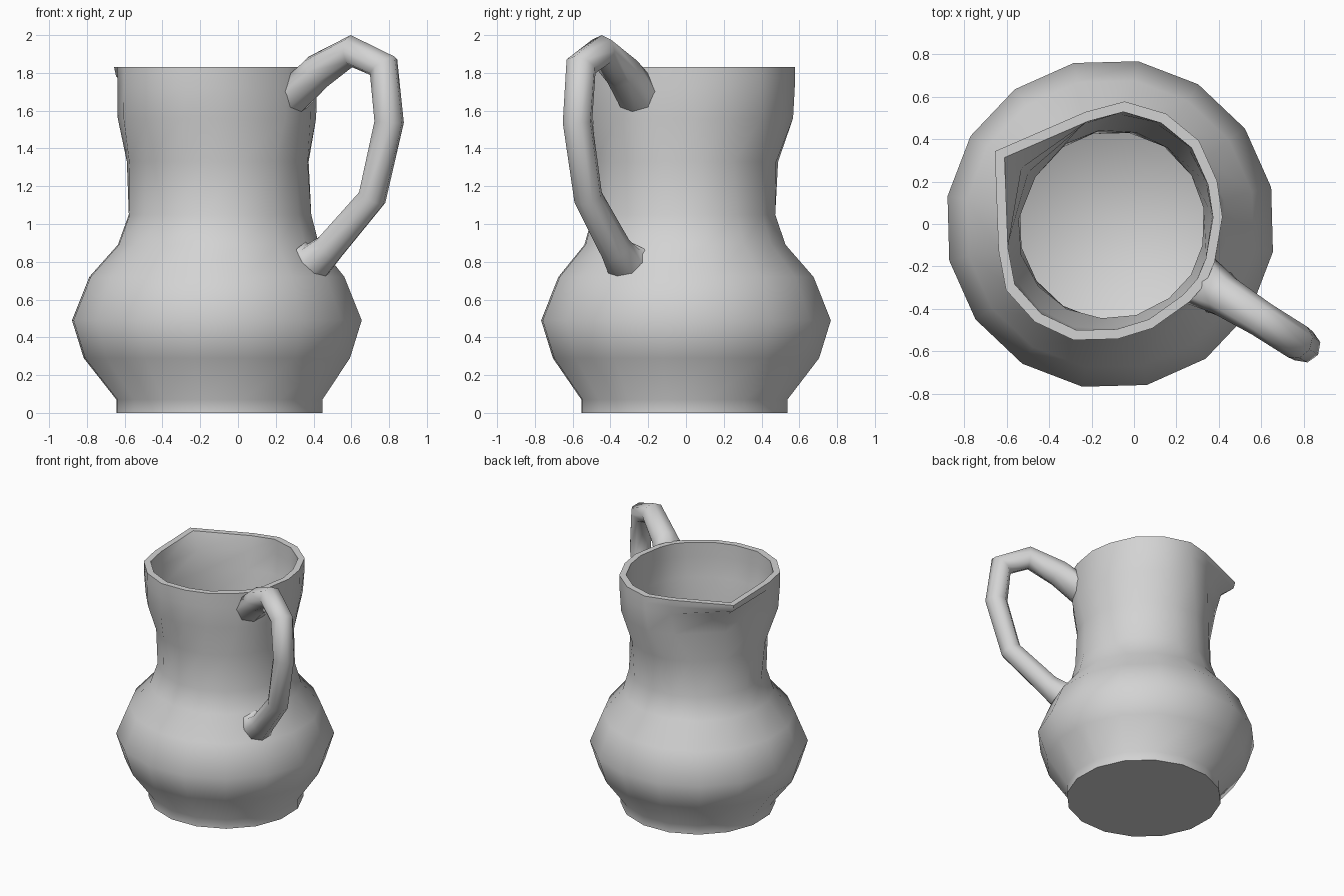
import bpy, bmesh, math
from mathutils import Vector

cube = bpy.data.objects.get("Cube")
if cube:
    bpy.data.objects.remove(cube, do_unlink=True)

clay = bpy.data.materials.new("grey_clay")
clay.use_nodes = True
clay.diffuse_color = (0.65, 0.65, 0.65, 1)
clay.node_tree.nodes["Principled BSDF"].inputs["Base Color"].default_value = clay.diffuse_color

# The spout points along SPOUT; the handle is directly opposite
AXIS = Vector((-0.112, 0, 0))
TURN = math.radians(147.8)
SPOUT = Vector((math.cos(TURN), math.sin(TURN), 0))
SIDE = Vector((-SPOUT.y, SPOUT.x, 0))
UP = Vector((0, 0, 1))


def place(u, v, z):
    return AXIS + SPOUT * u + SIDE * v + UP * z


def build(name, rings):
    """Join rings of points into a capped, smooth-shaded skin."""
    bm = bmesh.new()
    loops = [[bm.verts.new(p) for p in ring] for ring in rings]
    for a, b in zip(loops, loops[1:]):
        for i in range(len(a)):
            j = (i + 1) % len(a)
            bm.faces.new((a[i], a[j], b[j], b[i]))
    bm.faces.new(loops[0][::-1])
    bm.faces.new(loops[-1])
    bmesh.ops.recalc_face_normals(bm, faces=bm.faces)
    mesh = bpy.data.meshes.new(name)
    bm.to_mesh(mesh)
    bm.free()
    mesh.materials.append(clay)
    obj = bpy.data.objects.new(name, mesh)
    bpy.context.collection.objects.link(obj)
    bpy.ops.object.select_all(action='DESELECT')
    obj.select_set(True)
    bpy.context.view_layer.objects.active = obj
    bpy.ops.object.shade_smooth_by_angle(angle=math.radians(60))
    return obj


# Half of the rim outline, from the spout tip round to the handle
RIM = [(.643, 0), (.38, .385), (.25, .525), (.055, .58), (-.145, .555),
       (-.318, .44), (-.43, .31), (-.512, .11), (-.53, 0)]


def body_ring(z, radius, shift, blend, tip, wall=0):
    """A sixteen-sided ring blended from a circle towards the rim outline."""
    half = []
    for k, (ru, rv) in enumerate(RIM):
        a = math.pi * k / 8
        p = Vector((radius * math.cos(a) + shift, radius * math.sin(a)))
        p = p.lerp(Vector((ru, rv)), blend)
        if k == 0 and tip:
            p.x = tip
        half.append(p * (1 - wall / radius))
    full = half + [Vector((p.x, -p.y)) for p in half[-2:0:-1]]
    return [place(p.x, p.y, z) for p in full]


# Height, radius, shift, blend to rim, spout reach
PROFILE = [(0, .553, -.016, 0, 0), (.07, .553, -.016, 0, 0), (.29, .715, 0, 0, 0),
           (.49, .778, 0, 0, 0), (.72, .685, 0, 0, 0), (.89, .54, -.01, 0, 0),
           (1.05, .49, -.02, 0, 0), (1.33, .475, -.01, .25, .46),
           (1.56, .52, 0, .85, .5), (1.72, .53, 0, .97, .54),
           (1.78, .53, 0, 1, .63), (1.83, .53, 0, 1, 0)]

outside = [body_ring(*row) for row in PROFILE]
lining_rows = [row for row in PROFILE[1:] if row[0] != 1.78]
inside = [body_ring(*row, wall=.045) for row in reversed(lining_rows)]
build("jug_body", outside + inside)

# Handle path: distance from the axis, height, thickness
PATH = [(.505, 1.7, .125), (.63, 1.805, .098), (.842, 1.915, .085),
        (1.043, 1.835, .085), (1.078, 1.54, .08), (.972, 1.14, .078),
        (.70, .87, .085), (.615, .80, .105), (.555, .78, .125)]
sections = []
for i, (d, z, r) in enumerate(PATH):
    if i == 0:
        along = Vector((1, 0))
    elif i == len(PATH) - 1:
        along = Vector((-1, 0))
    else:
        before = (Vector(PATH[i][:2]) - Vector(PATH[i - 1][:2])).normalized()
        after = (Vector(PATH[i + 1][:2]) - Vector(PATH[i][:2])).normalized()
        along = (before + after).normalized()
    out = SPOUT * along.y + UP * along.x
    sections.append([place(-d, 0, z) + (out * math.cos(a) + SIDE * math.sin(a)) * r
                     for a in (math.tau * k / 8 for k in range(8))])
build("handle", sections)
